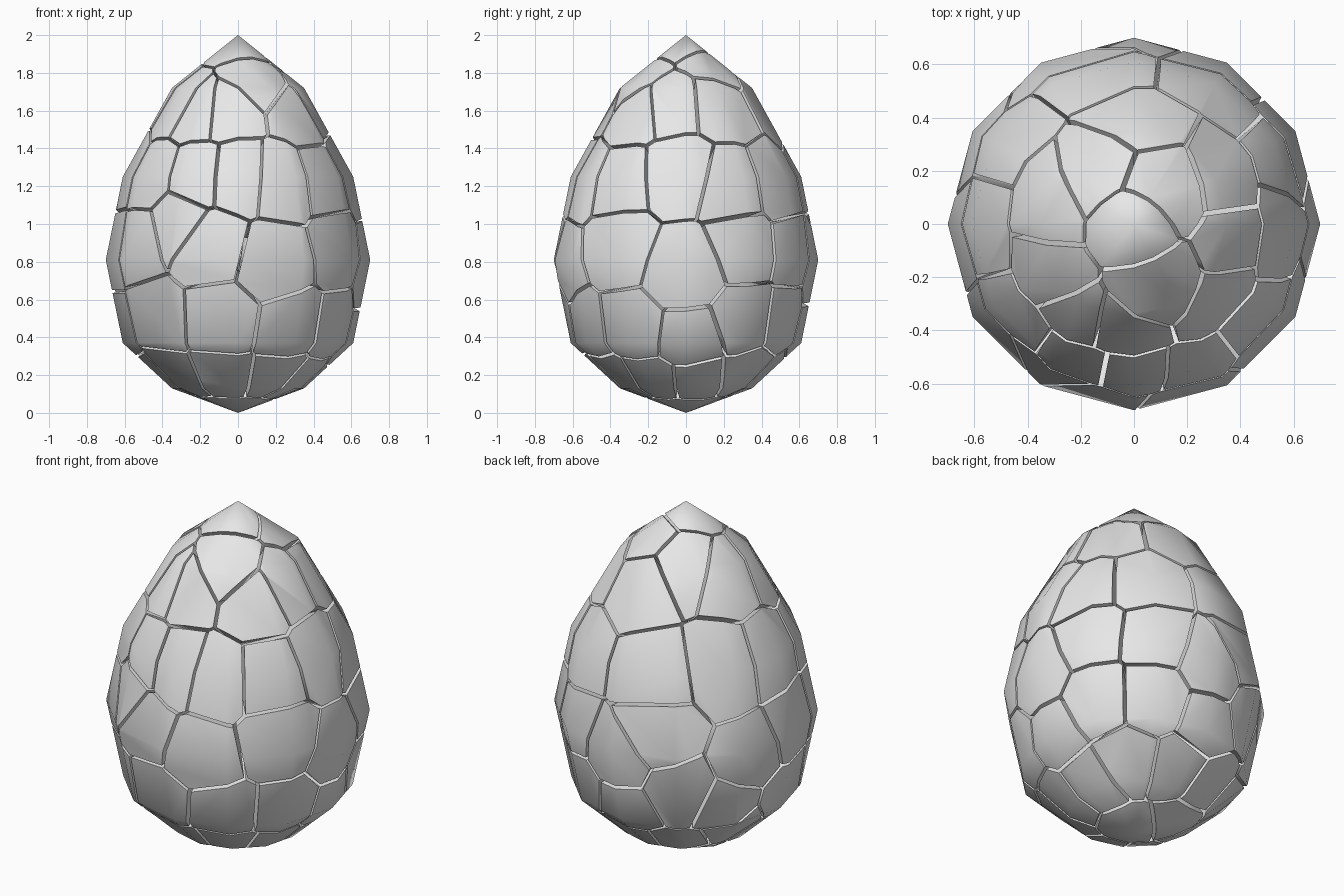
import bpy, bmesh, math, random
from mathutils import Vector

random.seed(4)

default_cube = bpy.data.objects.get("Cube")
if default_cube:
    bpy.data.objects.remove(default_cube, do_unlink=True)

# Egg outline as (radius, height), turned in twelve steps
PROFILE = [(0, 0), (.35, .13), (.61, .37), (.7, .81), (.61, 1.25), (.35, 1.72), (0, 2)]
SIDES = 12

# Middle of each shell piece: angle around the egg in degrees, height in percent
PIECES = {
    "tip": [(0, 200)],
    "crown": [(-68, 176), (-99, 162), (-120, 161), (-149, 165), (-40, 160),
              (-13, 165), (29, 165), (55, 183), (85, 167), (121, 178), (168, 170)],
    "shoulder": [(-90, 127), (-113, 127), (-142, 126), (-66, 124), (-38, 124),
                 (-4, 129), (25, 121), (55, 122), (108, 123), (146, 128), (181, 128)],
    "belly": [(-104, 88), (-122, 101), (-142, 90), (-73, 79), (-35, 88),
              (0, 74), (29, 88), (60, 85), (89, 75), (111, 95), (156, 74),
              (186, 86), (124, 57), (145, 48)],
    "lower": [(-134, 50), (-99, 48), (-62, 43), (-30, 42), (3, 36), (31, 48),
              (60, 48), (92, 40), (185, 42), (155, 27)],
    "base": [(-101, 18), (-60, 18), (-140, 20), (-30, 16), (12, 15), (45, 20),
             (84, 20), (120, 20), (186, 20), (140, 8), (0, 0)],
}


def radius_at(height):
    """Radius of the egg at a given height."""
    for (r0, z0), (r1, z1) in zip(PROFILE, PROFILE[1:]):
        if z0 <= height <= z1:
            return r0 + (r1 - r0) * (height - z0) / (z1 - z0)
    return 0


def seed_point(angle, percent):
    """Point on the shell around which one piece is cut."""
    height = percent / 100
    turn = math.radians(angle)
    radius = radius_at(height)
    return Vector((radius * math.cos(turn), radius * math.sin(turn), height))


def make_egg():
    """Whole closed egg, made by turning the outline around the z axis."""
    bm = bmesh.new()
    verts = [bm.verts.new((r, 0, z)) for r, z in PROFILE]
    edges = [bm.edges.new(pair) for pair in zip(verts, verts[1:])]
    bmesh.ops.spin(bm, geom=verts + edges, cent=(0, 0, 0), axis=(0, 0, 1),
                   angle=math.tau, steps=SIDES)
    bmesh.ops.remove_doubles(bm, verts=bm.verts[:], dist=.001)
    bmesh.ops.recalc_face_normals(bm, faces=bm.faces[:])
    return bm


def cut_away(bm, point, normal):
    """Remove everything beyond a plane and close the opening."""
    geometry = bm.verts[:] + bm.edges[:] + bm.faces[:]
    bmesh.ops.bisect_plane(bm, geom=geometry, dist=.00001, plane_co=point,
                           plane_no=normal, clear_outer=True)
    rim = [e for e in bm.edges if e.is_boundary]
    if rim:
        bmesh.ops.holes_fill(bm, edges=rim, sides=0)


# One plain stone grey for the whole shell
stone = bpy.data.materials.new("stone_grey")
stone.use_nodes = True
GREY = (.8, .8, .8, 1)
stone.diffuse_color = GREY
stone.node_tree.nodes["Principled BSDF"].inputs["Base Color"].default_value = GREY

# Cut every piece free from its neighbours, leaving narrow cracks between them
seeds = [(zone, seed_point(*place)) for zone, places in PIECES.items() for place in places]
pieces = []
for number, (zone, seed) in enumerate(seeds):
    bm = make_egg()
    others = sorted((s for _, s in seeds if s != seed), key=lambda s: (s - seed).length)
    for other in others:
        away = (other - seed).normalized()
        gap = random.uniform(.006, .011)
        cut_away(bm, (seed + other) / 2 - away * gap, away)
    bmesh.ops.recalc_face_normals(bm, faces=bm.faces[:])
    mesh = bpy.data.meshes.new(f"{zone}_piece")
    bm.to_mesh(mesh)
    bm.free()
    mesh.materials.append(stone)
    piece = bpy.data.objects.new(f"{zone}_piece_{number}", mesh)
    bpy.context.collection.objects.link(piece)
    pieces.append(piece)

# Soft facets with crisp crack edges
bpy.ops.object.select_all(action='DESELECT')
for piece in pieces:
    piece.select_set(True)
bpy.context.view_layer.objects.active = pieces[0]
bpy.ops.object.shade_smooth_by_angle(angle=math.radians(50))
